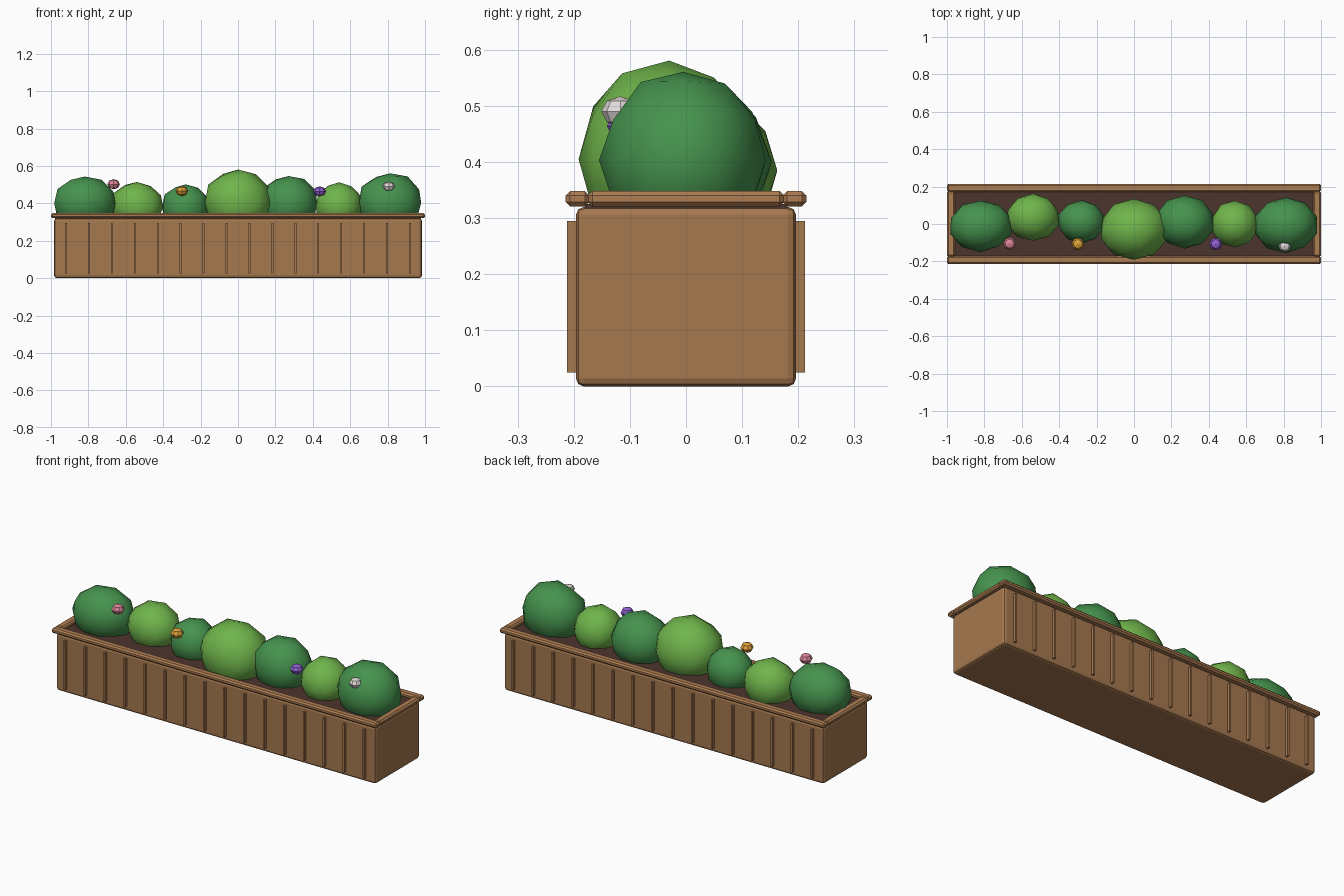
import bpy, bmesh, random
from mathutils import Vector

if "Cube" in bpy.data.objects:
    bpy.data.objects.remove(bpy.data.objects["Cube"])

random.seed(4)


def material(name, rgb):
    m = bpy.data.materials.new(name)
    m.diffuse_color = (*rgb, 1)
    m.use_nodes = True
    m.node_tree.nodes["Principled BSDF"].inputs["Base Color"].default_value = m.diffuse_color
    return m


WOOD = material("wood", (0.38, 0.19, 0.08))
RIM = material("rim wood", (0.42, 0.205, 0.085))
SOIL = material("soil", (0.075, 0.035, 0.026))
DARK = material("dark leaf", (0.06, 0.29, 0.075))
LIGHT = material("light leaf", (0.16, 0.46, 0.07))
PINK = material("pink petal", (0.72, 0.24, 0.32))
YELLOW = material("yellow petal", (0.75, 0.37, 0.04))
PURPLE = material("purple petal", (0.29, 0.12, 0.66))
WHITE = material("white petal", (0.75, 0.70, 0.70))


def finish(name, bm, mat, smooth=False):
    bmesh.ops.recalc_face_normals(bm, faces=bm.faces[:])
    me = bpy.data.meshes.new(name)
    bm.to_mesh(me)
    bm.free()
    me.materials.append(mat)
    for p in me.polygons:
        p.use_smooth = smooth
    ob = bpy.data.objects.new(name, me)
    bpy.context.collection.objects.link(ob)
    return ob


def box(name, lo, hi, mat, bevel=0.0, segments=1):
    bm = bmesh.new()
    bmesh.ops.create_cube(bm, size=1)
    lo, hi = Vector(lo), Vector(hi)
    for v in bm.verts:
        v.co = Vector((lo[i] + (v.co[i] + 0.5) * (hi[i] - lo[i]) for i in range(3)))
    if bevel:
        bmesh.ops.bevel(bm, geom=bm.edges[:], offset=bevel, segments=segments,
                        profile=0.5, affect='EDGES')
    return finish(name, bm, mat)


# Trough and soil bed
box("planter_box", (-0.983, -0.196, 0), (0.983, 0.196, 0.32), WOOD, 0.014, 2)
box("soil", (-0.978, -0.18, 0.27), (0.978, 0.18, 0.325), SOIL)

# Rim rails and thin upright battens on both long sides
for side, label in ((-1, "front"), (1, "back")):
    y0, y1 = sorted((side * 0.172, side * 0.215))
    box(f"rim_{label}", (-1, y0, 0.321), (1, y1, 0.348), RIM, 0.008)
    y0, y1 = sorted((side * 0.19, side * 0.212))
    for i in range(16):
        x = -0.92 + i * 1.84 / 15
        box(f"batten_{label}_{i + 1}", (x - 0.005, y0, 0.025), (x + 0.005, y1, 0.295), WOOD)
for side, label in ((-1, "left"), (1, "right")):
    x0, x1 = sorted((side * 0.957, side * 1.0))
    box(f"rim_{label}", (x0, -0.175, 0.321), (x1, 0.175, 0.348), RIM, 0.008)

# Bushes: centre, radii, leaf colour
BUSHES = [
    ((-0.82, -0.01, 0.400), (0.170, 0.138, 0.145), DARK),
    ((-0.54, 0.035, 0.385), (0.143, 0.128, 0.130), LIGHT),
    ((-0.28, 0.012, 0.380), (0.128, 0.115, 0.125), DARK),
    ((0.00, -0.03, 0.405), (0.182, 0.163, 0.175), LIGHT),
    ((0.27, 0.010, 0.400), (0.158, 0.142, 0.150), DARK),
    ((0.54, 0.000, 0.385), (0.130, 0.125, 0.125), LIGHT),
    ((0.813, -0.005, 0.403), (0.174, 0.149, 0.161), DARK),
]
for i, (c, r, mat) in enumerate(BUSHES):
    bm = bmesh.new()
    bmesh.ops.create_icosphere(bm, subdivisions=2, radius=1)
    for v in bm.verts:
        k = random.uniform(0.97, 1.03)
        v.co = Vector((c[a] + v.co[a] * r[a] * k for a in range(3)))
    finish(f"bush_{i + 1}", bm, mat, smooth=True)

# Blossoms
FLOWERS = [
    ("pink", (-0.665, -0.105, 0.502), PINK),
    ("yellow", (-0.300, -0.107, 0.466), YELLOW),
    ("purple", (0.437, -0.107, 0.464), PURPLE),
    ("white", (0.806, -0.117, 0.490), WHITE),
]
for label, c, mat in FLOWERS:
    bm = bmesh.new()
    bmesh.ops.create_uvsphere(bm, u_segments=8, v_segments=4, radius=1)
    for v in bm.verts:
        v.co = Vector(c) + Vector((v.co.x * 0.034, v.co.y * 0.034, v.co.z * 0.027))
    finish(f"blossom_{label}", bm, mat)
